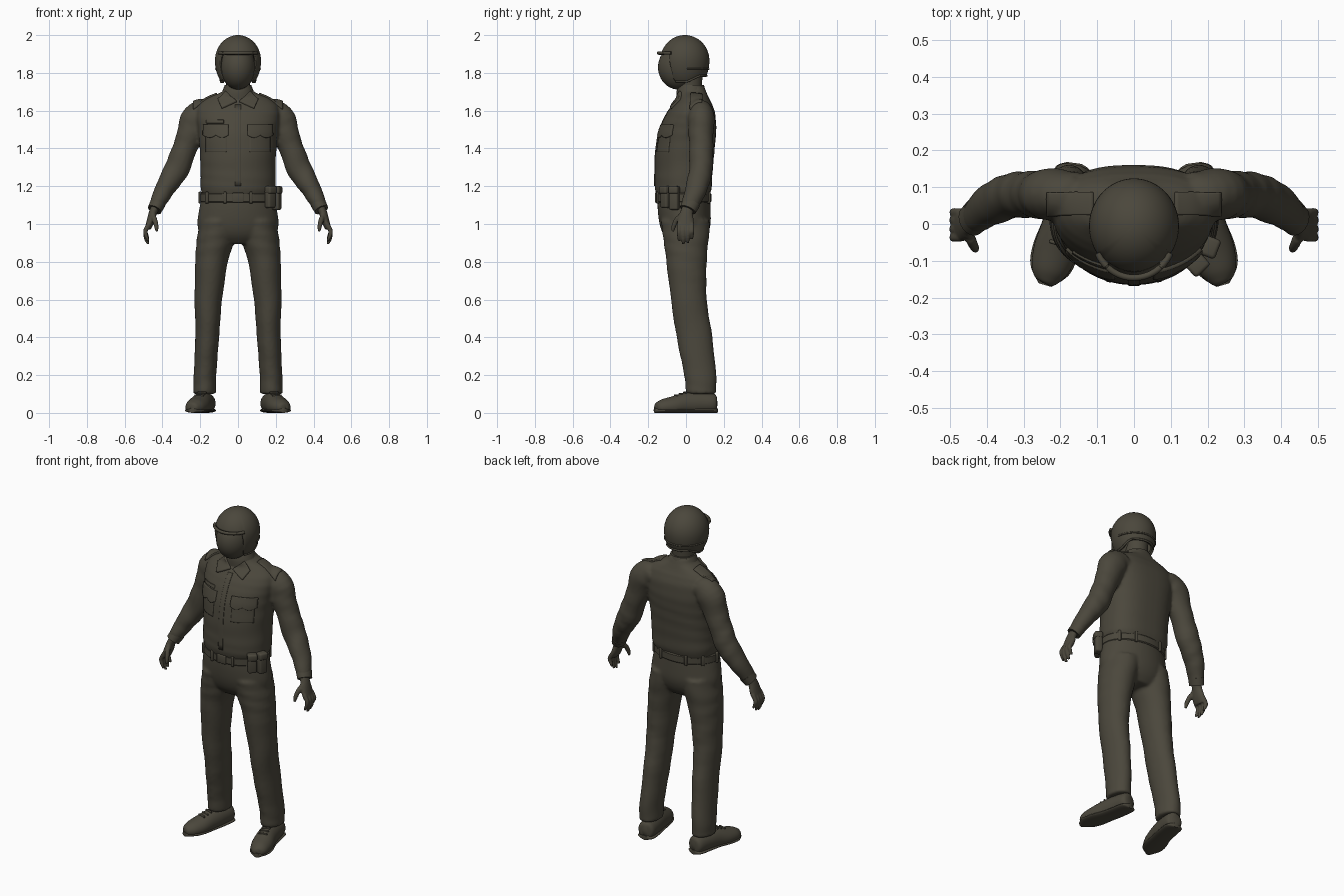
import bpy, bmesh, math
from mathutils import Vector, Matrix

cube = bpy.data.objects.get("Cube")
if cube:
    bpy.data.objects.remove(cube)

olive = bpy.data.materials.new("dark_olive")
olive.use_nodes = True
COLOUR = (0.07, 0.063, 0.045, 1)
olive.diffuse_color = COLOUR
olive.node_tree.nodes["Principled BSDF"].inputs["Base Color"].default_value = COLOUR


def finish(name, bm, voxel=0, angle=40):
    """Turn a bmesh into a smooth shaded object, optionally fused by remeshing."""
    bmesh.ops.recalc_face_normals(bm, faces=bm.faces)
    me = bpy.data.meshes.new(name)
    bm.to_mesh(me)
    bm.free()
    me.materials.append(olive)
    for p in me.polygons:
        p.use_smooth = True
    me.set_sharp_from_angle(angle=math.radians(angle))
    ob = bpy.data.objects.new(name, me)
    bpy.context.collection.objects.link(ob)
    if voxel:
        rm = ob.modifiers.new("fuse", 'REMESH')
        rm.mode, rm.voxel_size, rm.use_smooth_shade = 'VOXEL', voxel, True
        sm = ob.modifiers.new("soften", 'SMOOTH')
        sm.factor, sm.iterations = 0.5, 4
    return ob


def spline(pts, steps):
    """Catmull-Rom interpolation of any tuples."""
    vs = [Vector(p) for p in pts]
    out = []
    for i in range(len(vs) - 1):
        a, b, c, d = vs[max(i - 1, 0)], vs[i], vs[i + 1], vs[min(i + 2, len(vs) - 1)]
        for k in range(steps):
            t = k / steps
            out.append(0.5 * (2 * b + (c - a) * t + (2 * a - 5 * b + 4 * c - d) * t * t
                              + (3 * b - a - 3 * c + d) * t ** 3))
    return out + [vs[-1]]


def tube(bm, pts, s=1, flat=True, n=32, steps=5, back=2, fold=0, floor=None):
    """Loft rings through (x, y, z, radius a, radius b); s=-1 mirrors in x."""
    rows = spline(pts, steps)
    rings = []
    for i, r in enumerate(rows):
        c = Vector(r[:3])
        if flat:
            u, v = Vector((1, 0, 0)), Vector((0, 1, 0))
        else:
            t = (Vector(rows[min(i + 1, len(rows) - 1)][:3]) - Vector(rows[max(i - 1, 0)][:3])).normalized()
            ref = Vector((0, 0, 1)) if abs(t.y) > 0.7 else Vector((0, 1, 0))
            u = ref.cross(t).normalized()
            v = t.cross(u)
        ring = []
        for k in range(n):
            a = 2 * math.pi * k / n
            ca, sa = math.cos(a), math.sin(a)
            e = 2 / (back if sa > 0 else 2)
            m = 1 + fold * math.sin(i * 1.5 + 2 * math.sin(a + i * 0.3))
            p = c + u * (r[3] * m * math.copysign(abs(ca) ** e, ca)) + v * (r[4] * m * math.copysign(abs(sa) ** e, sa))
            z = p.z if floor is None else max(p.z, floor)
            ring.append(bm.verts.new((s * p.x, p.y, z)))
        rings.append(ring)
    for a, b in zip(rings, rings[1:]):
        for k in range(n):
            bm.faces.new((a[k], a[(k + 1) % n], b[(k + 1) % n], b[k]))
    bm.faces.new(rings[0])
    bm.faces.new(rings[-1])


def box(name, loc, size, rot=0, bevel=0.01):
    bm = bmesh.new()
    bmesh.ops.create_cube(bm, size=1)
    bmesh.ops.transform(bm, verts=bm.verts, matrix=Matrix.Translation(loc)
                        @ Matrix.Rotation(rot, 4, 'Z') @ Matrix.Diagonal((*size, 1)))
    bmesh.ops.bevel(bm, geom=bm.edges[:], offset=bevel, segments=3, affect='EDGES', profile=0.5)
    return finish(name, bm)


def patch(name, corners, target, thick, axis='Y', n=14, scallop=0):
    """Cloth panel: a four-cornered grid projected on to a garment and thickened."""
    a, b, c, d = [Vector(p) for p in corners]
    bm = bmesh.new()
    grid = []
    for i in range(n + 1):
        row = []
        for j in range(n + 1):
            u, v = i / n, j / n
            p = a.lerp(b, u).lerp(d.lerp(c, u), v)
            drop = scallop * v * abs(math.sin(2 * math.pi * u))
            row.append(bm.verts.new((p.x, -0.4, p.y - drop) if axis == 'Y' else (p.x, p.y, 1.9)))
        grid.append(row)
    for i in range(n):
        for j in range(n):
            bm.faces.new((grid[i][j], grid[i + 1][j], grid[i + 1][j + 1], grid[i][j + 1]))
    ob = finish(name, bm)
    w = ob.modifiers.new("drape", 'SHRINKWRAP')
    w.target, w.wrap_method = target, 'PROJECT'
    w.use_project_y, w.use_project_z = axis == 'Y', axis == 'Z'
    w.use_positive_direction, w.use_negative_direction = axis == 'Y', axis == 'Z'
    sd = ob.modifiers.new("thickness", 'SOLIDIFY')
    sd.thickness, sd.offset = thick * 2, 0
    return ob


# Shirt: torso and both sleeves fused together
bm = bmesh.new()
tube(bm, [(0, -.015, 1.15, .185, .14), (0, -.015, 1.19, .198, .15), (0, -.012, 1.28, .198, .153),
          (0, -.004, 1.4, .203, .156), (0, .01, 1.5, .212, .15), (0, .025, 1.58, .22, .13),
          (0, .035, 1.63, .205, .105), (0, .04, 1.665, .165, .082), (0, .03, 1.7, .085, .077),
          (0, .025, 1.73, .07, .07)], n=48, back=2.6, fold=.006)
for s in (1, -1):
    tube(bm, [(.15, .08, 1.595, .06, .06), (.215, .08, 1.56, .085, .07), (.27, .08, 1.43, .066, .064),
              (.325, .078, 1.29, .066, .062), (.385, .055, 1.19, .053, .058), (.437, .015, 1.085, .037, .044)],
         s, flat=False, fold=.03)
shirt = finish("shirt", bm, .009)

# Trousers: hips and both legs fused together
bm = bmesh.new()
tube(bm, [(0, 0, .895, .12, .08), (0, -.003, .94, .195, .115), (0, -.005, 1.0, .215, .135),
          (0, -.01, 1.08, .205, .14), (0, -.012, 1.16, .188, .138)], n=48)
for s in (1, -1):
    tube(bm, [(.177, .08, .1, .06, .08), (.175, .075, .2, .06, .085), (.163, .045, .4, .063, .095),
              (.157, .015, .6, .073, .095), (.14, .003, .8, .087, .107), (.118, 0, .92, .1, .12),
              (.1, -.003, 1.02, .1, .13)], s, fold=.015)
finish("trousers", bm, .009)

# Cuffs, hands, shoes and shoulder straps on each side
for s, side in ((1, "left"), (-1, "right")):
    bm = bmesh.new()
    tube(bm, [(.424, .027, 1.11, .041, .048), (.442, .01, 1.075, .038, .045)], s, flat=False, steps=2)
    finish(side + "_cuff", bm)

    bm = bmesh.new()
    tube(bm, [(.432, .015, 1.1, .024, .03), (.45, .003, 1.06, .022, .034), (.465, -.002, 1.01, .02, .045),
              (.478, -.004, .975, .016, .043)], s, flat=False, n=16)
    for y, low in ((-.037, .91), (-.014, .893), (.01, .9), (.032, .92)):
        tube(bm, [(.472, y, 1.0, .012, .012), (.49, y, .965, .012, .012), (.487, y, low + .03, .011, .011),
                  (.474, y, low, .007, .007)], s, flat=False, n=12)
    tube(bm, [(.452, -.02, 1.05, .016, .016), (.44, -.05, 1.02, .014, .014), (.432, -.066, .985, .012, .012),
              (.43, -.07, .96, .007, .007)], s, flat=False, n=12)
    finish(side + "_hand", bm, .005)

    bm = bmesh.new()
    tube(bm, [(.163, .162, .05, .02, .035), (.166, .145, .05, .047, .052), (.178, .07, .05, .054, .06),
              (.193, 0, .045, .056, .062), (.213, -.07, .035, .06, .052), (.23, -.125, .03, .05, .042),
              (.238, -.155, .03, .03, .026), (.241, -.163, .03, .01, .012)], s, flat=False, floor=.015)
    finish(side + "_shoe", bm, 0, 60)
    bm = bmesh.new()
    tube(bm, [(.163, .166, .013, .02, .013), (.166, .145, .013, .05, .013), (.178, .07, .013, .055, .013),
              (.193, 0, .013, .056, .013), (.213, -.07, .013, .063, .013), (.23, -.125, .013, .054, .013),
              (.242, -.166, .013, .018, .013)], s, flat=False, floor=0)
    finish(side + "_shoe_sole", bm, 0, 60)
    for i in range(3):
        box(f"{side}_shoelace_{i}", (s * (.192 + i * .007), -.005 - i * .024, .106 - i * .007),
            (.05, .01, .012), s * .28, .004)

    patch(side + "_shoulder_strap", [(s * .11, .025), (s * .235, .025), (s * .235, .085), (s * .11, .085)],
          shirt, .008, 'Z')
    patch(side + "_pocket_flap", [(s * .05, 1.525), (s * .18, 1.525), (s * .18, 1.47), (s * .05, 1.47)],
          shirt, .009, scallop=.014)
    patch(side + "_pocket", [(s * .06, 1.47), (s * .17, 1.47), (s * .17, 1.38), (s * .06, 1.38)], shirt, .002)
    patch(side + "_collar_point", [(s * .008, 1.645), (s * .06, 1.7), (s * .105, 1.655), (s * .085, 1.61)],
          shirt, .012)

# Shirt front details
patch("button_strip", [(-.015, 1.63), (.015, 1.63), (.015, 1.2), (-.015, 1.2)], shirt, .003)
patch("name_plate", [(-.165, 1.55), (-.075, 1.55), (-.075, 1.533), (-.165, 1.533)], shirt, .006)

# Collar band and neck
bm = bmesh.new()
tube(bm, [(0, .035, 1.66, .1, .085), (0, .028, 1.7, .084, .078), (0, .027, 1.735, .07, .068)])
finish("collar_band", bm)
bm = bmesh.new()
tube(bm, [(0, .02, 1.62, .065, .065), (0, .02, 1.72, .062, .064), (0, .02, 1.82, .065, .07)])
finish("neck", bm)

# Belt with keepers, buckle and pouches
bm = bmesh.new()
tube(bm, [(0, -.012, 1.115, .195, .142), (0, -.012, 1.12, .2, .147), (0, -.012, 1.158, .2, .147),
          (0, -.012, 1.165, .194, .141)], n=48, steps=1)
finish("belt", bm)
box("belt_buckle", (0, -.158, 1.14), (.06, .014, .052), 0, .005)
for i, deg in enumerate((35, 65, 115, 145, 180, 215, 250, 290, 320)):
    a = math.radians(deg)
    x, y = .2 * math.cos(a), -.012 + .147 * math.sin(a)
    box(f"belt_keeper_{i}", (x, y, 1.14), (.018, .016, .062), math.atan2(y * 1.85, x) + math.pi / 2, .005)
for name, loc, size, rot in (("front_pouch", (.17, -.108, 1.14), (.05, .04, .11), .75),
                             ("front_pouch_lid", (.173, -.111, 1.18), (.055, .047, .04), .75),
                             ("side_pouch", (.205, -.062, 1.135), (.05, .04, .12), 1.2),
                             ("side_pouch_lid", (.207, -.063, 1.18), (.055, .046, .04), 1.2)):
    box(name, loc, size, rot)

# Face shield
bm = bmesh.new()
bmesh.ops.create_uvsphere(bm, u_segments=36, v_segments=24, radius=1)
bmesh.ops.transform(bm, verts=bm.verts, matrix=Matrix.Translation((0, -.04, 1.83)) @ Matrix.Diagonal((.092, .108, .118, 1)))
finish("face_shield", bm)


def helmet_point(a, z, grow=0):
    """Point on the helmet at azimuth a (0 is the front) and height z."""
    h = (z - 1.865) / (.135 if z > 1.865 else .165)
    r = (max(0, 1 - abs(h) ** 2)) ** .5
    return Vector((math.sin(a) * (.122 * r + grow), -.006 - math.cos(a) * (.13 * r + grow), z))


def rim(a):
    """Lower edge: high over the face, low at the ears, raised at the nape."""
    d = abs(math.degrees(a))
    t = min(max((d - 48) / 10, 0), 1)
    u = min(max((d - 90) / 50, 0), 1)
    return 1.905 + (1.75 - 1.905) * t * t * (3 - 2 * t) + .032 * u * u * (3 - 2 * u)


# Helmet shell
bm = bmesh.new()
N, M = 90, 22
cols = []
for i in range(N):
    a = -math.pi + 2 * math.pi * i / N
    low = math.acos(max(-1, (rim(a) - 1.865) / (.135 if rim(a) > 1.865 else .165)))
    col = []
    for j in range(1, M + 1):
        c = math.cos(low * j / M)
        col.append(bm.verts.new(helmet_point(a, 1.865 + c * (.135 if c > 0 else .165))))
    cols.append(col)
top = bm.verts.new((0, -.006, 2))
for i in range(N):
    p, q = cols[i], cols[(i + 1) % N]
    bm.faces.new((top, p[0], q[0]))
    for j in range(M - 1):
        bm.faces.new((p[j], p[j + 1], q[j + 1], q[j]))
shell = finish("helmet_shell", bm, 0, 60)
sd = shell.modifiers.new("thickness", 'SOLIDIFY')
sd.thickness, sd.offset = .014, -1


def trim(name, start, end, height, grow, radius):
    """Bead following the helmet surface between two azimuths."""
    bm = bmesh.new()
    pts = []
    for k in range(25):
        a = math.radians(start + (end - start) * k / 24)
        pts.append((*helmet_point(a, height(a), grow(a)), radius, radius))
    tube(bm, pts, flat=False, n=10, steps=2)
    finish(name, bm)


# Brow peak, rim bead and nape band
trim("helmet_peak", -55, 55, lambda a: 1.905, lambda a: .016 * math.cos(a * 1.4), .009)
trim("helmet_rim", 60, 300, lambda a: rim(a if a < math.pi else a - 2 * math.pi) + .003, lambda a: 0, .006)
trim("nape_band", 95, 265, lambda a: 1.82, lambda a: 0, .005)
